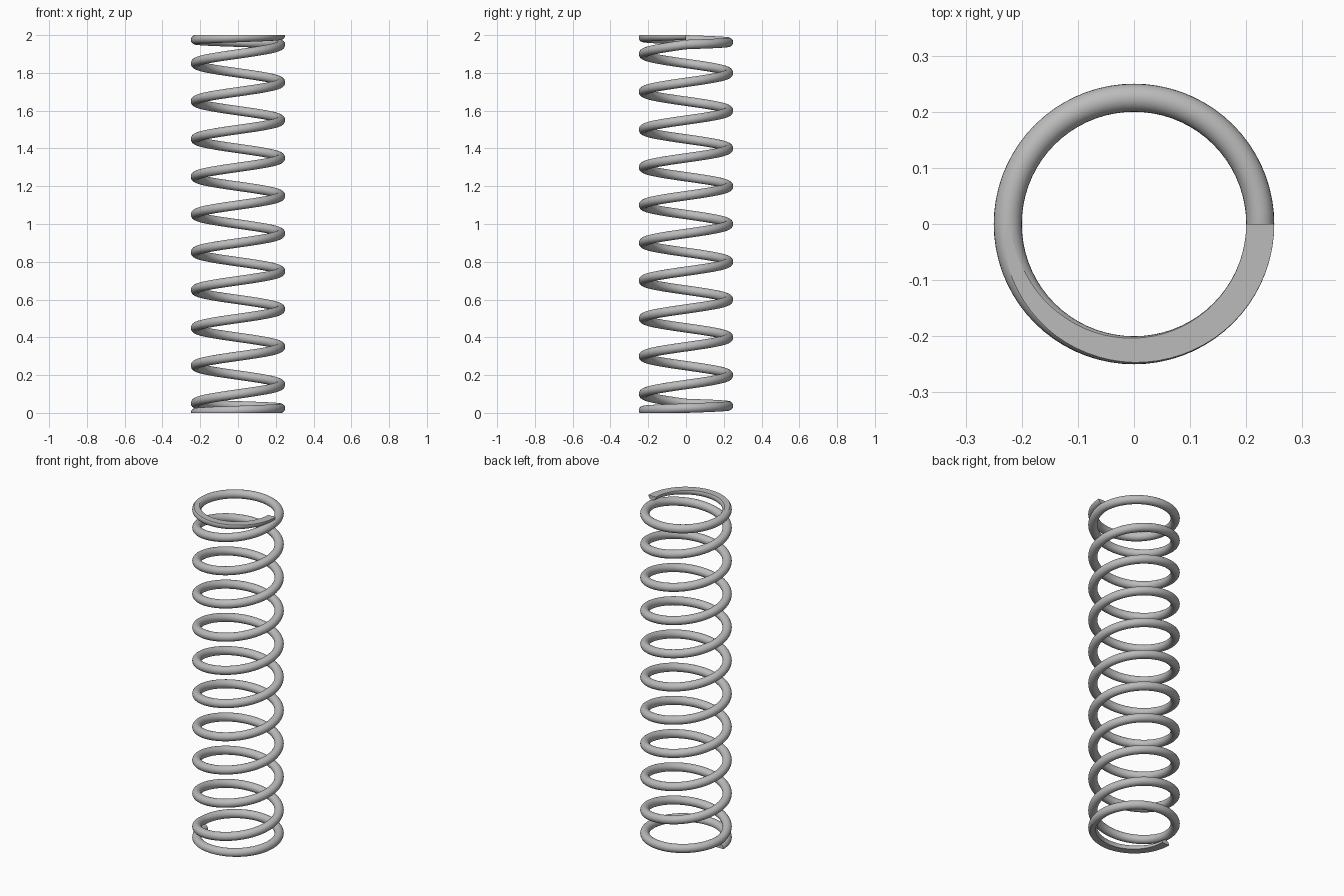
import bpy, bmesh
from math import sin, cos, pi, tau

default = bpy.data.objects.get("Cube")
if default:
    bpy.data.objects.remove(default, do_unlink=True)

COIL_R, WIRE_R, HEIGHT = 0.225, 0.025, 2.0
PITCH, ACTIVE_TURNS = 0.2, 9.5
TOTAL_TURNS = ACTIVE_TURNS + 2      # one closed turn at each end
STEPS, SIDES = 72, 24               # rings per turn, points per ring


def wire_height(turn):
    """Closed end turns rise one wire thickness, active turns one pitch."""
    closed = 2 * WIRE_R
    if turn < 1:
        return closed * turn
    if turn > 1 + ACTIVE_TURNS:
        return HEIGHT - closed * (TOTAL_TURNS - turn)
    return closed + PITCH * (turn - 1)


# Round wire swept along the helix
bm = bmesh.new()
rings = []
for i in range(int(TOTAL_TURNS * STEPS) + 1):
    turn = i / STEPS
    a, z = pi + tau * turn, wire_height(turn)
    ring = []
    for j in range(SIDES):
        b = tau * j / SIDES
        r = COIL_R + WIRE_R * cos(b)
        ring.append(bm.verts.new((r * cos(a), r * sin(a), z + WIRE_R * sin(b))))
    rings.append(ring)
for low, high in zip(rings, rings[1:]):
    for j in range(SIDES):
        k = (j + 1) % SIDES
        bm.faces.new((low[j], low[k], high[k], high[j]))
bm.faces.new(rings[0])
bm.faces.new(rings[-1])

# Ends ground flat
for z, direction in ((0, -1), (HEIGHT, 1)):
    bmesh.ops.bisect_plane(bm, geom=bm.verts[:] + bm.edges[:] + bm.faces[:],
                           dist=1e-6, plane_co=(0, 0, z),
                           plane_no=(0, 0, direction), clear_outer=True)
    rim = [e for e in bm.edges if e.is_boundary]
    flats = bmesh.ops.holes_fill(bm, edges=rim, sides=0)["faces"]
    for e in rim:
        e.smooth = False
    bmesh.ops.triangulate(bm, faces=flats)
bmesh.ops.recalc_face_normals(bm, faces=bm.faces[:])

mesh = bpy.data.meshes.new("coil_spring")
bm.to_mesh(mesh)
bm.free()
spring = bpy.data.objects.new("coil_spring", mesh)
bpy.context.collection.objects.link(spring)

# Steel grey
steel = bpy.data.materials.new("steel_grey")
steel.use_nodes = True
colour = (0.5, 0.5, 0.5, 1)
steel.diffuse_color = colour
steel.node_tree.nodes["Principled BSDF"].inputs["Base Color"].default_value = colour
mesh.materials.append(steel)

bpy.ops.object.select_all(action="DESELECT")
spring.select_set(True)
bpy.context.view_layer.objects.active = spring
bpy.ops.object.shade_smooth_by_angle(angle=pi / 6)
